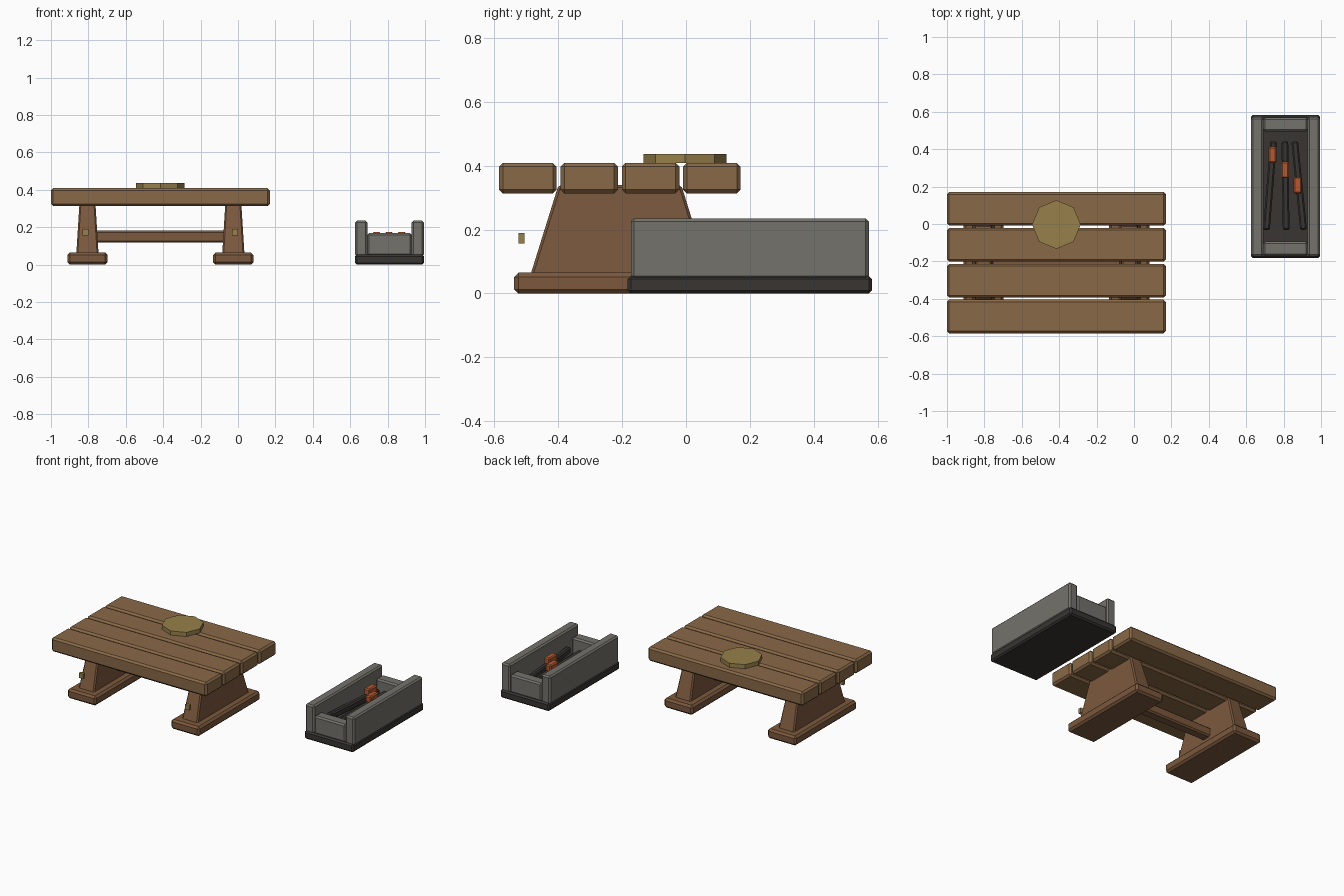
import bpy, bmesh, math
from mathutils import Matrix

if "Cube" in bpy.data.objects:
    bpy.data.objects.remove(bpy.data.objects["Cube"])


def material(name, rgb):
    m = bpy.data.materials.new(name)
    m.diffuse_color = (*rgb, 1)
    m.use_nodes = True
    m.node_tree.nodes["Principled BSDF"].inputs["Base Color"].default_value = m.diffuse_color
    return m


PLANK = material("plank_wood", (0.25, 0.14, 0.062))
LEG = material("leg_wood", (0.20, 0.098, 0.046))
BRASS = material("straw", (0.31, 0.22, 0.07))
STONE = material("stone", (0.175, 0.168, 0.148))
CHAR = material("charred", (0.04, 0.036, 0.032))
EMBER = material("ember", (0.46, 0.10, 0.03))


def finish(bm, name, mat, bevel):
    if bevel:
        bmesh.ops.bevel(bm, geom=bm.edges[:], offset=bevel, segments=1, affect='EDGES')
    bmesh.ops.recalc_face_normals(bm, faces=bm.faces[:])
    me = bpy.data.meshes.new(name)
    bm.to_mesh(me)
    bm.free()
    me.materials.append(mat)
    ob = bpy.data.objects.new(name, me)
    bpy.context.collection.objects.link(ob)
    return ob


def box(name, centre, size, mat, bevel=0.0, top=(1, 1), turn=0.0):
    """Bevelled box; top scales the upper face for a tapered block."""
    bm = bmesh.new()
    bmesh.ops.create_cube(bm, size=1)
    for v in bm.verts:
        up = v.co.z > 0
        v.co.x *= size[0] * (top[0] if up else 1)
        v.co.y *= size[1] * (top[1] if up else 1)
        v.co.z *= size[2]
    ob = finish(bm, name, mat, bevel)
    ob.location = centre
    ob.rotation_euler.z = turn
    return ob


# Table
TX, TY = -0.415, -0.207
for i in range(4):
    box(f"table_plank_{i + 1}", (TX, TY + (i - 1.5) * 0.192, 0.361),
        (1.17, 0.18, 0.096), PLANK, 0.012)

for side, tag in ((-1, "left"), (1, "right")):
    x = TX + side * 0.39
    box(f"{tag}_foot", (x, TY, 0.0325), (0.215, 0.662, 0.065), LEG, 0.013)
    box(f"{tag}_leg_slab", (x, TY, 0.195), (0.12, 0.565, 0.29), LEG, 0.008, (0.70, 0.68))
    box(f"{tag}_peg", (TX + side * 0.40, -0.515, 0.173), (0.032, 0.02, 0.034), BRASS)

box("stretcher", (TX, TY, 0.15), (0.74, 0.07, 0.065), LEG, 0.01)

# Octagonal plate on the table
bm = bmesh.new()
bmesh.ops.create_cone(bm, cap_ends=True, segments=8, radius1=0.13, radius2=0.13,
                      depth=0.028, matrix=Matrix.Translation((TX, -0.003, 0.423)))
finish(bm, "plate", BRASS, 0)

# Stone fire trough
PX, PY = 0.81, 0.20
box("trough_base", (PX, PY, 0.0275), (0.37, 0.765, 0.055), CHAR, 0.01)
for side, tag in ((-1, "left"), (1, "right")):
    box(f"trough_{tag}_wall", (PX + side * 0.151, PY, 0.14),
        (0.067, 0.745, 0.19), STONE, 0.01)
for side, tag in ((-1, "front"), (1, "back")):
    box(f"trough_{tag}_wall", (PX, PY + side * 0.332, 0.108),
        (0.237, 0.076, 0.122), STONE, 0.01)

# Charred logs and glowing embers
for i, (dx, lean) in enumerate(((-0.083, -0.08), (0.0, 0.015), (0.073, 0.10))):
    box(f"log_{i + 1}", (PX + dx, 0.205, 0.115), (0.036, 0.475, 0.045),
        CHAR, 0.008, turn=lean)
for i in range(3):
    box(f"ember_{i + 1}", (0.741 + i * 0.067, 0.37 - i * 0.081, 0.152),
        (0.042, 0.088, 0.048), EMBER, 0.007)
